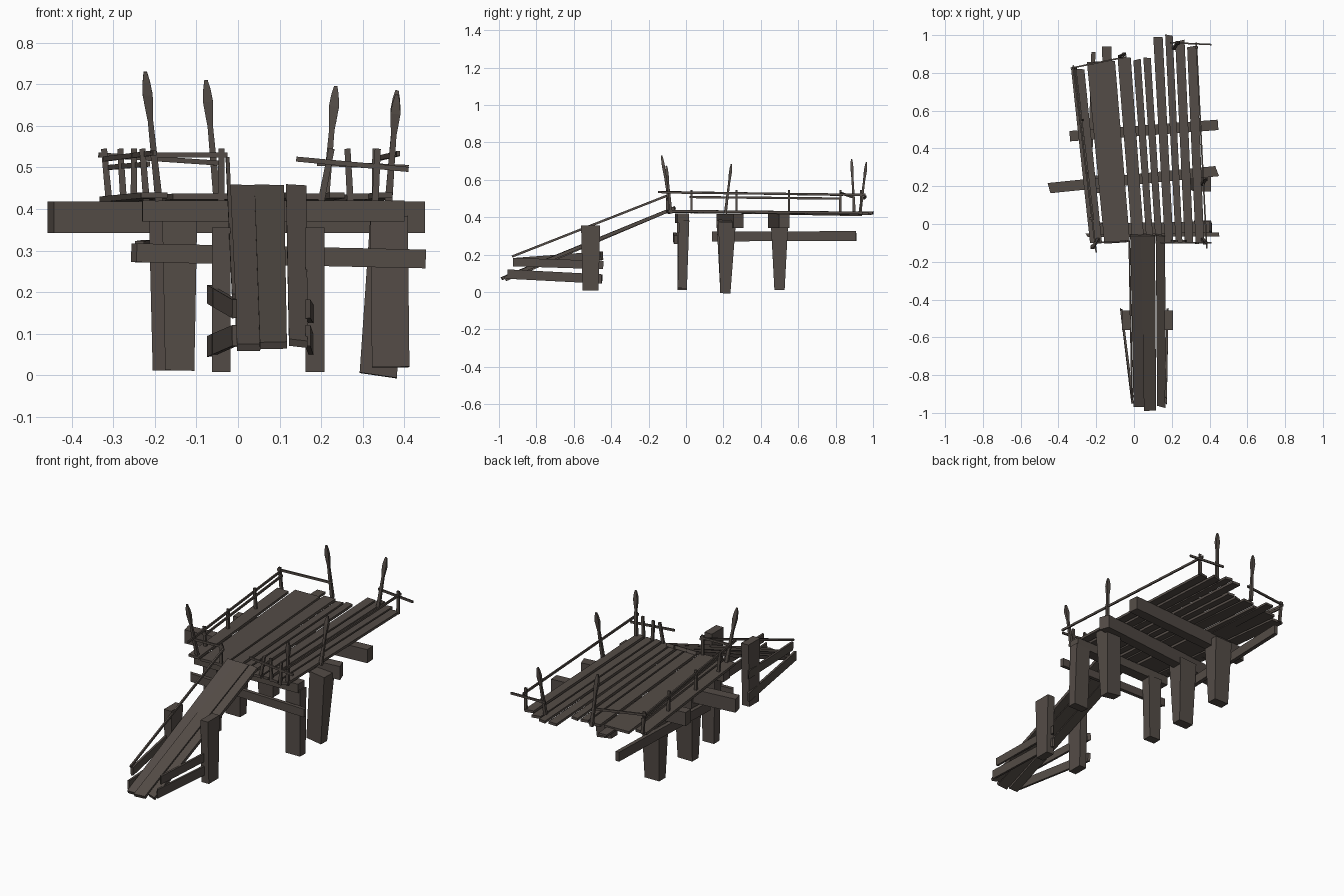
import bpy
import bmesh
import random
from mathutils import Vector

random.seed(4)
if "Cube" in bpy.data.objects:
    bpy.data.objects.remove(bpy.data.objects["Cube"], do_unlink=True)

# One weathered wood colour for the whole structure
wood = bpy.data.materials.new("weathered_brown_wood")
wood.use_nodes = True
wood.diffuse_color = (0.088, 0.072, 0.062, 1)
wood.node_tree.nodes["Principled BSDF"].inputs["Base Color"].default_value = wood.diffuse_color


def loft(name, start, end, stations, skew=0):
    """Four-sided timber; stations are (fraction, width, height) along its axis."""
    start, end = Vector(start), Vector(end)
    axis = (end - start).normalized()
    hint = Vector((0, 1, 0)) if abs(axis.z) > 0.8 else Vector((0, 0, 1))
    side = axis.cross(hint).normalized()
    up = side.cross(axis)
    bm = bmesh.new()
    rings = []
    for fraction, width, height in stations:
        centre = start.lerp(end, fraction)
        across = side * width / 2 + axis * random.uniform(-skew, skew)
        upward = up * height / 2
        corners = (-across - upward, across - upward, across + upward, upward - across)
        rings.append([bm.verts.new(centre + corner) for corner in corners])
    for ring, following in zip(rings, rings[1:]):
        for i in range(4):
            j = (i + 1) % 4
            bm.faces.new((ring[i], ring[j], following[j], following[i]))
    bm.faces.new(rings[0])
    bm.faces.new(rings[-1])
    bmesh.ops.recalc_face_normals(bm, faces=bm.faces)
    mesh = bpy.data.meshes.new(name)
    bm.to_mesh(mesh)
    bm.free()
    mesh.materials.append(wood)
    bpy.context.collection.objects.link(bpy.data.objects.new(name, mesh))


def timber(name, start, end, width, height, taper_width=1, taper_height=1, skew=0):
    """Straight timber whose far end is scaled by the taper factors."""
    far_end = (1, width * taper_width, height * taper_height)
    loft(name, start, end, [(0, width, height), far_end], skew)


# Heights shared by the parts
deck = 0.42
beam = 0.38
brace = 0.29
rail = 0.52

# Deck planks: laid side by side at the back, fanning in towards the front
plank_widths = (0.07, 0.15, 0.07, 0.04, 0.04, 0.05, 0.04, 0.05, 0.05)
plank_backs = (0.82, 0.86, 0.88, 0.87, 0.88, 0.99, 1, 0.97, 0.94)
deck_edge = -0.333
plank_gap = 0.013
edge = deck_edge
for number, (width, back) in enumerate(zip(plank_widths, plank_backs), 1):
    back_x = edge + width / 2
    front_x = (back_x - deck_edge) * 0.91 - 0.233
    lift = deck + number % 2 * 0.003
    timber(f"deck_plank_{number}", (front_x, -0.1, lift + 0.01), (back_x, back, lift),
           width * 0.9, 0.014, taper_width=1.1, skew=0.006)
    edge += width + plank_gap
timber("short_deck_plank", (-0.13, 0.5, deck), (-0.145, 0.94, deck - 0.008), 0.05, 0.012)

# Cross beams under the deck
timber("front_cross_beam", (-0.23, -0.03, beam + 0.015), (0.4, -0.015, beam + 0.015), 0.06, 0.05)
timber("middle_cross_beam", (-0.45, 0.19, beam), (0.44, 0.28, beam), 0.055, 0.075, skew=0.01)
timber("rear_cross_beam", (-0.34, 0.465, beam), (0.445, 0.525, beam), 0.055, 0.075)

# Legs widen towards the top; the front pair is slimmer
for row, y, left_x in (("front", -0.02, -0.14), ("middle", 0.21, -0.16), ("rear", 0.5, -0.16)):
    slim = row == "front"
    depth = 0.05 if slim else 0.055
    spread = 1.1 if slim else 1.7
    timber(f"{row}_left_leg", (left_x, y, 0.012), (left_x, y, beam),
           0.07 if slim else 0.09, depth, 1.2, spread, skew=0.004)
    if row != "rear":
        foot_x = 0.367 if slim else 0.337
        foot_z = 0.02 if slim else 0
        timber(f"{row}_right_leg", (foot_x, y, foot_z), (0.363, y + 0.01, beam),
               0.09, depth, 1, spread, skew=0.004)

# Lower braces
timber("front_brace", (-0.25, -0.06, brace + 0.005), (0.45, -0.055, brace - 0.01),
       0.02, 0.045, skew=0.008)
timber("side_brace", (-0.237, 0.14, brace + 0.007), (-0.215, 0.91, brace + 0.01), 0.022, 0.052)

# Ramp: three planks, posts beside them, boards along the foot
ramp_middle = 0.085
for name, offset, width in (("left", -1, 0.055), ("middle", 0, 0.065), ("right", 1, 0.045)):
    foot = (ramp_middle + offset * 0.06, abs(offset) * 0.02 - 0.985, 0.072 + offset * 0.005)
    head = (ramp_middle - 0.01 + offset * 0.065, -0.06, 0.45)
    timber(f"{name}_ramp_plank", foot, head, width, 0.018, 1.1, skew=0.01)

for name, post_x, near_x in (("left", -0.04, -0.008), ("right", 0.185, 0.168)):
    timber(f"{name}_ramp_post", (post_x, -0.51, 0.008), (post_x, -0.51, 0.355),
           0.045, 0.085, 1, 1.2)
    board_x = post_x + (-0.028 if name == "left" else -0.008)
    far_z = 0.195 if name == "left" else 0.145
    timber(f"{name}_upper_side_board", (board_x, -0.45, far_z), (near_x, -0.92, 0.16),
           0.012, 0.045, skew=0.008)
    timber(f"{name}_lower_side_board", (board_x, -0.45, 0.07), (near_x, -0.95, 0.096),
           0.012, 0.05, skew=0.008)
timber("ramp_handrail", (-0.01, -0.93, 0.19), (-0.025, -0.09, rail), 0.009, 0.012)

# Tall stakes with spear-shaped heads: foot, lean and height above the deck
stake_profile = [(0, 0.018, 0.016), (0.62, 0.013, 0.011), (0.7, 0.018, 0.013),
                 (0.82, 0.024, 0.016), (0.92, 0.018, 0.013), (1, 0.008, 0.007)]
stakes = {"front_left": (-0.19, -0.08, -0.033, -0.05, 0.31),
          "rear_left": (-0.05, 0.9, -0.027, -0.015, 0.29),
          "rear_right": (0.21, 0.93, 0.025, 0.035, 0.275),
          "side_right": (0.362, 0.21, 0.02, 0.033, 0.265),
          "front_right": (0.362, -0.08, 0.02, -0.025, 0.255)}
for name, (x, y, lean_x, lean_y, height) in stakes.items():
    loft(f"{name}_tall_stake", (x, y, deck), (x + lean_x, y + lean_y, deck + height),
         stake_profile)

# Short railing posts: foot position and sideways lean
railing_posts = {"rear_left_corner": (-0.31, 0.825, -0.012),
                 "left_rear": (-0.275, 0.55, -0.008),
                 "left_middle": (-0.25, 0.27, 0),
                 "left_front": (-0.22, 0.03, -0.01),
                 "ramp_left": (-0.04, -0.09, 0),
                 "ramp_right": (0.2, -0.09, 0.025),
                 "front_inner": (0.27, -0.09, -0.007),
                 "front_outer": (0.33, -0.1, 0.006),
                 "rear_right_corner": (0.33, 0.935, 0)}
for name, (x, y, lean) in railing_posts.items():
    timber(f"{name}_railing_post", (x, y, deck), (x + lean, y, rail + 0.025),
           0.016, 0.012, 0.9, 0.9)

# Rails around the deck
rails = {"left": ((-0.2, -0.15, rail + 0.015), (-0.322, 0.84, rail)),
         "rear_left": ((-0.335, 0.825, rail + 0.01), (-0.04, 0.885, rail - 0.01)),
         "front_left": ((-0.21, -0.1, rail + 0.01), (-0.025, -0.09, rail + 0.01)),
         "front_right": ((0.14, -0.1, rail), (0.41, -0.1, rail - 0.025)),
         "right": ((0.385, -0.13, rail + 0.013), (0.33, 0.96, rail)),
         "rear_right": ((0.19, 0.96, rail - 0.01), (0.41, 0.95, rail - 0.02)),
         "lower_left": ((-0.215, 0.02, rail - 0.012), (-0.31, 0.83, rail - 0.02))}
for name, (start, end) in rails.items():
    timber(f"{name}_rail", start, end, 0.008, 0.012)
